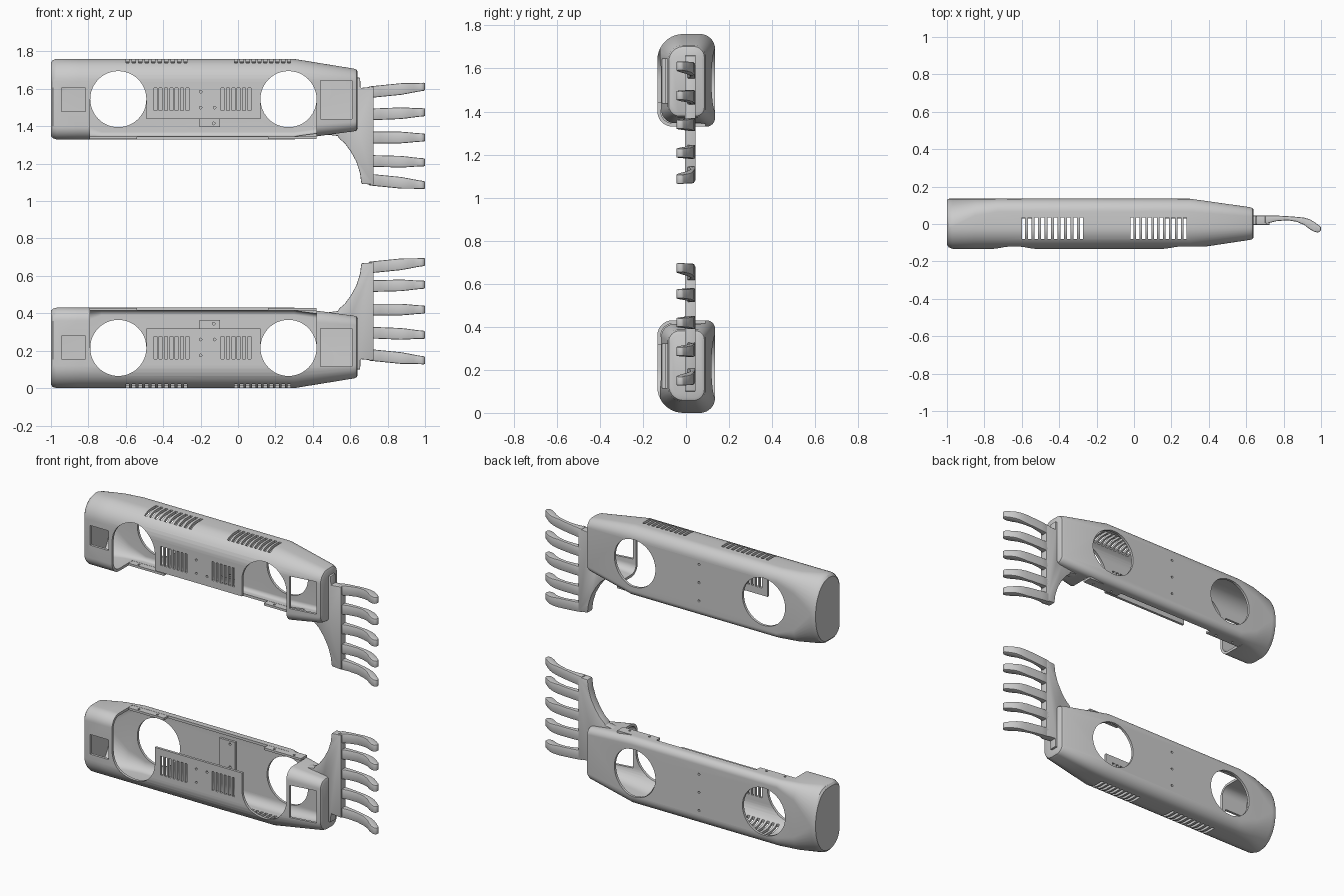
import bpy, bmesh, math
from mathutils import Matrix

if "Cube" in bpy.data.objects:
    bpy.data.objects.remove(bpy.data.objects["Cube"])

MID = 0.88  # mirror height between the two halves
mirror_centre = bpy.data.objects.new("mirror_centre", None)
mirror_centre.location.z = MID
mirror_centre.hide_render = True
bpy.context.collection.objects.link(mirror_centre)


def make(name, bm):
    bmesh.ops.recalc_face_normals(bm, faces=bm.faces)
    me = bpy.data.meshes.new(name)
    bm.to_mesh(me)
    bm.free()
    ob = bpy.data.objects.new(name, me)
    bpy.context.collection.objects.link(ob)
    return ob


def finish(ob, bevel=0):
    bpy.ops.object.select_all(action='DESELECT')
    bpy.context.view_layer.objects.active = ob
    ob.select_set(True)
    if bevel:
        b = ob.modifiers.new("bevel", 'BEVEL')
        b.width, b.segments, b.limit_method = bevel, 2, 'ANGLE'
        b.angle_limit = math.radians(40)
        bpy.ops.object.modifier_apply(modifier="bevel")
    bpy.ops.object.shade_smooth_by_angle(angle=math.radians(30))
    m = ob.modifiers.new("twin", 'MIRROR')
    m.use_axis = (False, False, True)
    m.mirror_object = mirror_centre
    m.use_mirror_merge = False


def loft(bm, rings):
    vs = [[bm.verts.new(p) for p in r] for r in rings]
    n = len(vs[0])
    for a, b in zip(vs, vs[1:]):
        for i in range(n):
            j = (i + 1) % n
            bm.faces.new((a[i], a[j], b[j], b[i]))
    bm.faces.new(vs[0])
    bm.faces.new(vs[-1][::-1])


def prism(bm, pts, y0, y1):
    loft(bm, [[(x, y, z) for x, z in pts] for y in (y0, y1)])


def box(bm, x0, x1, y0, y1, z0, z1):
    prism(bm, [(x0, z0), (x1, z0), (x1, z1), (x0, z1)], y0, y1)


def arc(cx, cz, r, a0, a1, n):
    return [(cx + r * math.cos(math.radians(a0 + (a1 - a0) * i / n)),
             cz + r * math.sin(math.radians(a0 + (a1 - a0) * i / n))) for i in range(n + 1)]


def disc(bm, cx, cz, r, y0, y1, n=16):
    prism(bm, arc(cx, cz, r, 0, 360, n)[:-1], y0, y1)


def cut(ob, bm):
    cutter = make("cutter", bm)
    m = ob.modifiers.new("cut", 'BOOLEAN')
    m.object, m.operation, m.solver = cutter, 'DIFFERENCE', 'EXACT'
    bpy.context.view_layer.objects.active = ob
    bpy.ops.object.modifier_apply(modifier="cut")
    bpy.data.objects.remove(cutter)


def section(x, y0, y1, z0, z1, corners, t=0.0):
    # rounded rectangle; corners: front-bottom, back-bottom, back-top, front-top
    pts = []
    for k, (ry, rz) in enumerate(corners):
        ry, rz = max(ry - t, 0.008), max(rz - t, 0.008)
        cy = y0 + t + ry if k in (0, 3) else y1 - t - ry
        cz = z0 + t + rz if k in (0, 1) else z1 - t - rz
        for i in range(11):
            a = math.pi + (k + i / 10) * math.pi / 2
            pts.append((x, cy + ry * math.cos(a), cz + rz * math.sin(a)))
    return pts


# Hollow forearm shell
MAIN = [(.12, .12), (.07, .07), (.04, .04), (.07, .07)]
ROUND = [(.12, .12), (.14, .205), (.12, .205), (.07, .07)]
HALF = [(.12, .12), (.09, .11), (.065, .09), (.07, .07)]
TIP = [(.07, .07), (.05, .05), (.04, .04), (.05, .05)]
STATIONS = [(-1, -.11, .13, .018, .412, [(.1, .1), (.13, .19), (.12, .19), (.06, .06)]),
            (-.99, -.125, .135, .006, .424, ROUND),
            (-.97, -.133, .135, 0, .43, ROUND),
            (-.85, -.133, .135, 0, .43, HALF),
            (-.73, -.133, .135, 0, .43, MAIN),
            (.3, -.133, .135, 0, .43, MAIN),
            (.62, -.085, .09, .052, .387, TIP),
            (.634, -.08, .085, .058, .381, TIP),
            (.64, -.07, .075, .068, .371, TIP)]
T = 0.016
bm = bmesh.new()
loft(bm, [section(*s) for s in STATIONS])
shell = make("forearm_shell", bm)
bm = bmesh.new()
inner = [(-.98,) + STATIONS[2][1:]] + STATIONS[3:6] + [(.62,) + STATIONS[6][1:]]
loft(bm, [section(*s, t=T) for s in inner])
cut(shell, bm)

# Open side that leaves the vented front panel standing
bm = bmesh.new()
prism(bm, [(-.79, .6)] + arc(-.64, .215, .15, 180, 360, 24) + [(-.49, .32), (.12, .32)]
      + arc(.27, .215, .15, 180, 360, 24) + [(.42, .6)], -.3, .07)
cut(shell, bm)

# Round back openings, windows, vents and screw holes
bm = bmesh.new()
for cx in (-.64, .27):
    disc(bm, cx, .215, .15, .085, .3, 48)
for z in (.1, .215, .33):
    disc(bm, -.185, z, .007, .1, .3)
for x, z in ((-.2, .26), (-.125, .26), (-.2, .175)):
    disc(bm, x, z, .007, -.3, -.09)
box(bm, .44, .61, -.3, -.03, .115, .32)
box(bm, -.945, -.815, -.3, -.09, .155, .28)
for x0, count in ((-.45, 7), (-.09, 6)):
    for i in range(count):
        x = x0 + i * .0285
        box(bm, x, x + .016, -.3, -.09, .155, .275)
for x0, pitch in ((-.6, .0345), (-.02, .0315)):
    for i in range(10):
        x = x0 + i * pitch
        box(bm, x, x + .018, -.08, .035, -.1, .07)
cut(shell, bm)
finish(shell)

# Mounting tab on the inside of the back wall
bm = bmesh.new()
box(bm, -.205, -.095, .105, .122, .16, .365)
tab = make("inner_tab", bm)
bm = bmesh.new()
for z in (.2, .345):
    disc(bm, -.13, z, .007, 0, .2)
cut(tab, bm)
finish(tab)

# Joining flanges along the open edge
for name, x0, x1 in (("rear_flange", -.79, -.54), ("fore_flange", .16, .42)):
    bm = bmesh.new()
    box(bm, x0, x1, .03, .09, .415, .429)
    flange = make(name, bm)
    bm = bmesh.new()
    for x in (x0 + .06, x1 - .06):
        ring = arc(x, .05, .007, 0, 360, 12)[:-1]
        loft(bm, [[(a, b, z) for a, b in ring] for z in (.3, .5)])
    cut(flange, bm)
    finish(flange)

# Palm plate with its curved web
bm = bmesh.new()
prism(bm, [(.635, .1), (.653, .1), (.655, .155), (.725, .148), (.725, .672), (.66, .668),
           (.652, .61), (.633, .55), (.603, .495), (.57, .45), (.54, .425),
           (.535, .412), (.48, .405), (.48, .395), (.6, .375), (.635, .36)], -.005, .045)
finish(make("palm_plate", bm), .004)

# Five curled fingers: x, lower y, upper y, half width
CURL = [(.70, 0, .045, .031), (.76, .015, .045, .031), (.82, .02, .042, .031),
        (.87, .012, .038, .031), (.91, -.005, .034, .028), (.94, -.028, .025, .025),
        (.965, -.042, .01, .023), (.985, -.046, -.005, .022), (1.0, -.036, -.016, .021)]
for k, (z, lean) in enumerate(((.178, -.03), (.297, -.012), (.42, 0), (.545, .008), (.645, .03))):
    bm = bmesh.new()
    rings = []
    for x, a, b, w in CURL:
        c = z + lean * (x - .7) / .3
        rings.append([(x, a, c - w), (x, a, c + w), (x, b, c + w), (x, b, c - w)])
    loft(bm, rings)
    finish(make(f"finger_{k + 1}", bm), .006)
